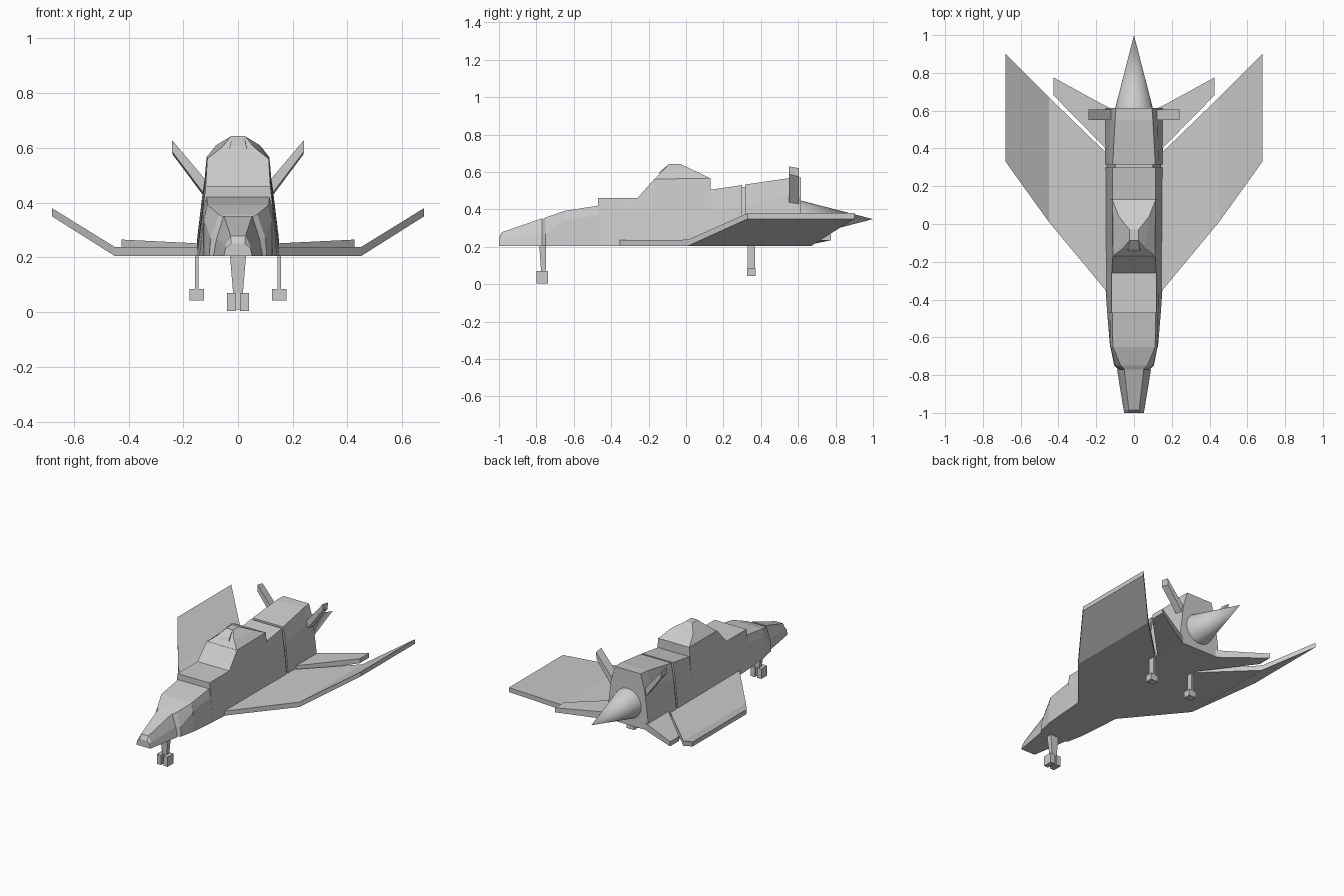
import bpy, bmesh
from math import radians


def finish(name, bm):
    bmesh.ops.remove_doubles(bm, verts=bm.verts, dist=0.0005)
    bmesh.ops.recalc_face_normals(bm, faces=bm.faces)
    mesh = bpy.data.meshes.new(name)
    bm.to_mesh(mesh)
    bm.free()
    obj = bpy.data.objects.new(name, mesh)
    bpy.context.collection.objects.link(obj)
    return obj


def loft(name, rings):
    """Skin a closed, capped body through rings of equal point count."""
    bm = bmesh.new()
    vr = [[bm.verts.new(p) for p in r] for r in rings]
    n = len(vr[0])
    for a, b in zip(vr, vr[1:]):
        for i in range(n):
            bm.faces.new((a[i], a[(i + 1) % n], b[(i + 1) % n], b[i]))
    bm.faces.new(vr[0])
    bm.faces.new(vr[-1])
    return finish(name, bm)


def body(name, sections):
    """Sections: (y, half profile from belly to roof as x, z pairs)."""
    rings = []
    for y, half in sections:
        rings.append([(x, y, z) for x, z in half] +
                     [(-x, y, z) for x, z in reversed(half)])
    return loft(name, rings)


def box(name, x0, x1, y0, y1, z0, z1):
    return loft(name, [[(x0, y0, z), (x1, y0, z), (x1, y1, z), (x0, y1, z)]
                       for z in (z0, z1)])


def slab(name, ribs, s):
    """Flat wing through ribs: x, front y, back y, bottom z, top z."""
    return loft(name, [[(s * x, f, b), (s * x, r, b), (s * x, r, t), (s * x, f, t)]
                       for x, f, r, b, t in ribs])


B = 0.205
# nose tip and collar behind it
body("nose", [
    (-1.0, [(.052, B), (.045, .235), (.025, .25)]),
    (-.985, [(.055, B), (.047, .24), (.027, .278)]),
    (-.77, [(.09, B), (.078, .27), (.052, .352)]),
])
body("nose_collar", [
    (-.77, [(.082, B), (.07, .27), (.05, .345)]),
    (-.75, [(.105, B), (.1, .27), (.07, .357)]),
    (-.65, [(.125, B), (.124, .34), (.112, .392)]),
])

# main hull with cockpit step and canopy block
body("fuselage", [
    (-.65, [(.127, B), (.125, .34), (.112, .392)]),
    (-.47, [(.142, B), (.128, .37), (.115, .42)]),
    (-.47, [(.142, B), (.128, .38), (.118, .46)]),
    (-.35, [(.15, B), (.13, .38), (.118, .46)]),
    (-.26, [(.15, B), (.13, .38), (.118, .46)]),
    (-.17, [(.15, B), (.13, .39), (.112, .562)]),
    (.13, [(.152, B), (.13, .39), (.115, .567)]),
    (.13, [(.152, B), (.13, .39), (.115, .505)]),
    (.30, [(.153, B), (.132, .41), (.115, .53)]),
])

# canopy hump and its small vent
loft("canopy_hump", [
    [(-.112, -.17, .56), (.112, -.17, .56), (.115, .13, .566), (-.115, .13, .566)],
    [(-.06, -.13, .602), (.06, -.13, .602), (.08, .04, .61), (-.08, .04, .61)],
    [(-.025, -.088, .643), (.025, -.088, .643), (.025, -.03, .643), (-.025, -.03, .643)],
])
loft("canopy_vent", [
    [(-.035, -.145, .59), (.035, -.145, .59), (.03, -.09, .59), (-.03, -.09, .59)],
    [(-.03, -.135, .606), (.03, -.135, .606), (.022, -.09, .643), (-.022, -.09, .643)],
])

# tail body with chamfered roof, set off by a narrow seam
body("tail_seam", [
    (.29, [(.145, B), (.124, .40), (.1, .52)]),
    (.34, [(.145, B), (.124, .40), (.1, .52)]),
])
body("tail_body", [
    (.315, [(.153, B), (.146, .28), (.13, .43), (.113, .533)]),
    (.55, [(.155, B), (.148, .28), (.125, .47), (.1, .567)]),
    (.615, [(.155, B), (.148, .28), (.125, .465), (.095, .57)]),
])

# exhaust cone
bpy.ops.mesh.primitive_cone_add(vertices=32, radius1=.103, radius2=0, depth=.4,
                                location=(0, .8, .348), rotation=(radians(-90), 0, 0))
bpy.context.object.name = "exhaust_cone"
bpy.ops.object.shade_smooth_by_angle(angle=radians(35))

for side, s in (("left", -1), ("right", 1)):
    # folded, forward-root main wing
    slab(side + "_wing", [(.13, -.375, .36, B, .235),
                          (.45, .01, .67, B, .238),
                          (.68, .33, .90, .35, .38)], s)
    # low tailplane
    slab(side + "_tailplane", [(.13, .38, .615, B, .25),
                               (.16, .41, .63, B, .252),
                               (.425, .68, .775, .235, .265)], s)
    # canted fin
    loft(side + "_fin", [
        [(s * x, y, z) for x, y, z in ((.09, .55, .45), (.115, .55, .42),
                                       (.115, .605, .41), (.09, .605, .44))],
        [(s * x, y, z) for x, y, z in ((.242, .55, .63), (.242, .55, .588),
                                       (.238, .605, .575), (.242, .605, .62))],
    ])
    # main landing leg and nose wheel
    box(side + "_leg", s * .145, s * .157, .33, .37, .08, .215)
    box(side + "_foot", s * .124, s * .178, .325, .372, .043, .085)
    box(side + "_nose_wheel", s * .008, s * .04, -.8, -.738, .004, .07)

# nose landing leg
loft("nose_leg", [
    [(-.018, -.785, .01), (.018, -.785, .01), (.018, -.75, .01), (-.018, -.75, .01)],
    [(-.018, -.775, .07), (.018, -.775, .07), (.018, -.75, .07), (-.018, -.75, .07)],
    [(-.03, -.785, .215), (.03, -.785, .215), (.03, -.748, .215), (-.03, -.748, .215)],
])
